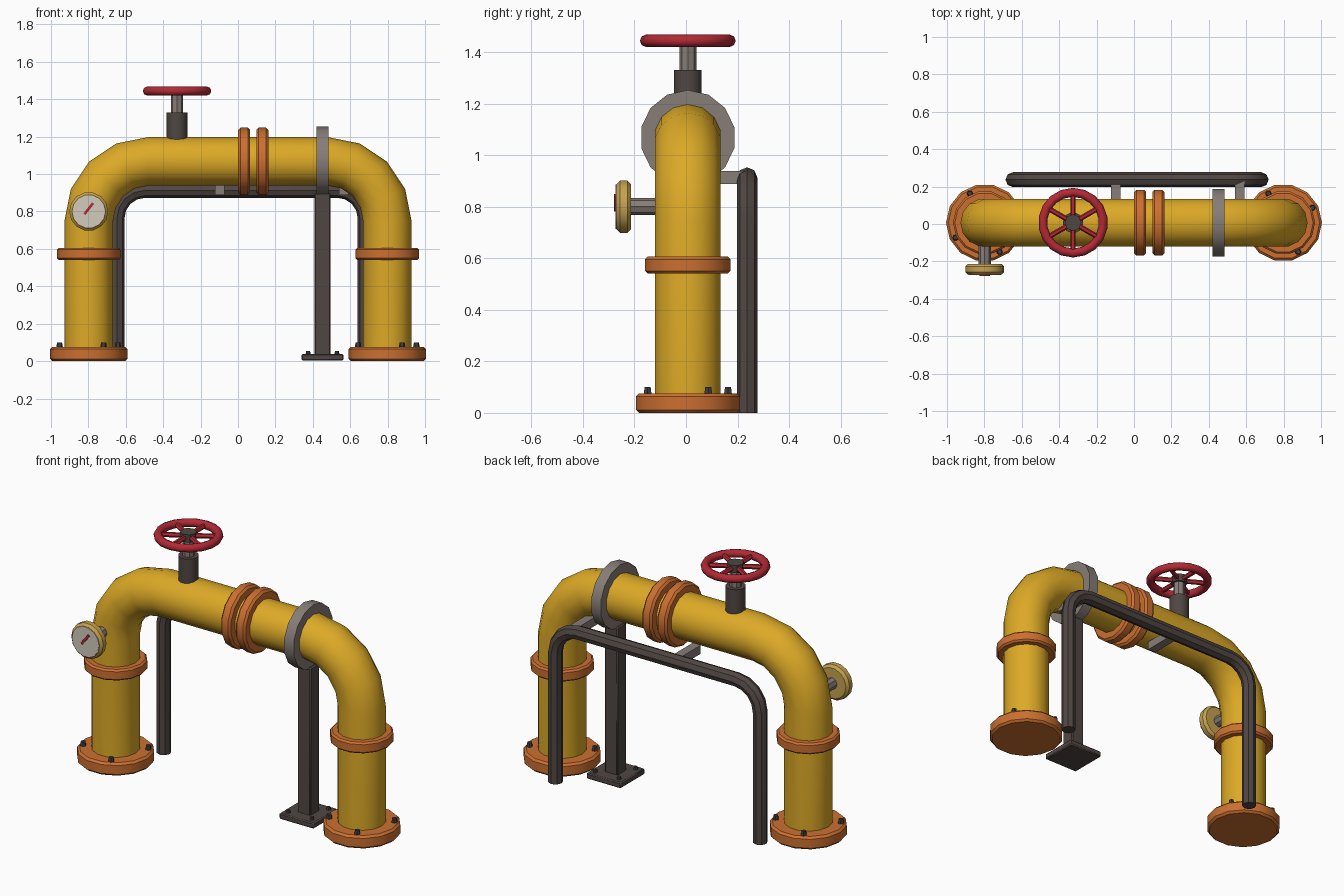
import bpy, bmesh
from math import sin, cos, pi, radians
from mathutils import Matrix, Vector

if "Cube" in bpy.data.objects:
    bpy.data.objects.remove(bpy.data.objects["Cube"])

YC = 0.007       # depth of the main pipe axis
LEG_X = 0.798    # legs of the main pipe
TOP_Z = 1.068    # axis of the horizontal run


def material(name, rgb):
    m = bpy.data.materials.new(name)
    m.use_nodes = True
    m.diffuse_color = (*rgb, 1)
    m.node_tree.nodes["Principled BSDF"].inputs["Base Color"].default_value = (*rgb, 1)
    return m


YELLOW = material("yellow paint", (0.72, 0.40, 0.02))
ORANGE = material("orange paint", (0.60, 0.16, 0.03))
DARK = material("dark brown metal", (0.08, 0.062, 0.056))
GREY = material("grey metal", (0.24, 0.205, 0.185))
RED = material("red paint", (0.45, 0.022, 0.035))
BRASS = material("brass", (0.56, 0.36, 0.08))
WHITE = material("dial white", (0.65, 0.60, 0.51))
BOLT = material("bolt steel", (0.05, 0.048, 0.05))


def finish(bm, name, mat, bevel=0):
    bmesh.ops.recalc_face_normals(bm, faces=bm.faces)
    me = bpy.data.meshes.new(name)
    bm.to_mesh(me)
    bm.free()
    me.materials.append(mat)
    ob = bpy.data.objects.new(name, me)
    bpy.context.collection.objects.link(ob)
    if bevel:
        mod = ob.modifiers.new("Bevel", "BEVEL")
        mod.width, mod.segments = bevel, 1
        mod.limit_method, mod.angle_limit = "ANGLE", radians(40)
    bpy.ops.object.select_all(action="DESELECT")
    ob.select_set(True)
    bpy.context.view_layer.objects.active = ob
    bpy.ops.object.shade_smooth_by_angle(angle=radians(32))
    return ob


def cylinder(name, mat, a, b, r, sides=14, bevel=0, r2=None):
    """Prism from point a to point b, with a corner towards +y where possible."""
    a, b = Vector(a), Vector(b)
    d = b - a
    turn = {0: Matrix.Rotation(pi / 2, 4, "Y"), 1: Matrix.Rotation(-pi / 2, 4, "X")}
    axis = max(range(3), key=lambda i: abs(d[i]))
    rot = turn.get(axis, Matrix())
    if min(abs(d.x), abs(d.y)) > 1e-4:
        rot = d.to_track_quat("Z", "Y").to_matrix().to_4x4()
    bm = bmesh.new()
    bmesh.ops.create_cone(bm, cap_ends=True, segments=sides, radius1=r,
                          radius2=r if r2 is None else r2, depth=d.length,
                          matrix=Matrix.Translation((a + b) / 2) @ rot
                          @ Matrix.Rotation(pi / 2, 4, "Z"))
    return finish(bm, name, mat, bevel)


def box(name, mat, center, size, bevel=0, rot=Matrix()):
    bm = bmesh.new()
    bmesh.ops.create_cube(bm, size=1, matrix=Matrix.Translation(center) @ rot
                          @ Matrix.Diagonal((*size, 1)))
    return finish(bm, name, mat, bevel)


def arch(name, mat, left, right, top, y, bend, r, sides, steps, bottom):
    """Pipe that rises on the left, bends over and comes down on the right."""
    path = [(left, bottom, pi)]
    for cx, start in ((left + bend, pi), (right - bend, pi / 2)):
        for i in range(steps + 1):
            t = start - i * pi / 2 / steps
            path.append((cx + bend * cos(t), top - bend + bend * sin(t), t))
    path.append((right, bottom, 0))
    bm = bmesh.new()
    rings = []
    for x, z, t in path:
        ring = []
        for k in range(sides):
            u = 2 * pi * k / sides
            ring.append(bm.verts.new((x + r * cos(u) * cos(t), y + r * sin(u),
                                      z + r * cos(u) * sin(t))))
        rings.append(ring)
    for p, q in zip(rings, rings[1:]):
        for k in range(sides):
            n = (k + 1) % sides
            bm.faces.new((p[k], p[n], q[n], q[k]))
    bm.faces.new(rings[0])
    bm.faces.new(rings[-1])
    return finish(bm, name, mat)


def bolt(name, x, y, z, r=0.018, h=0.025):
    cylinder(name, BOLT, (x, y, z - 0.005), (x, y, z + h), r, 6, r2=r * 0.75)


# Main pipe with its base flanges, bolts and collars
arch("main_pipe", YELLOW, -LEG_X, LEG_X, TOP_Z, YC, 0.32, 0.13, 14, 4, 0.002)
for side, x in (("right", -LEG_X), ("left", LEG_X)):
    cylinder(side + "_base_flange", ORANGE, (x, YC, 0), (x, YC, 0.076), 0.207, bevel=0.012)
    cylinder(side + "_collar", ORANGE, (x, YC, 0.541), (x, YC, 0.606), 0.17, bevel=0.01)
    for k in range(4):
        a = radians(27 + 90 * k)
        bolt(f"{side}_flange_bolt_{k}", x + 0.175 * cos(a), YC + 0.175 * sin(a), 0.075)

# Flange pair in the middle of the run
for k, x in enumerate((0.033, 0.13)):
    cylinder(f"joint_flange_{k}", ORANGE, (x - 0.032, YC, TOP_Z), (x + 0.032, YC, TOP_Z),
             0.18, bevel=0.012)

# Clamp ring on its support post
POST_X = 0.452
cylinder("clamp_ring", GREY, (POST_X - 0.031, YC, TOP_Z), (POST_X + 0.031, YC, TOP_Z), 0.185)
box("support_post", DARK, (POST_X, YC, 0.465), (0.085, 0.085, 0.87), 0.006)
box("post_plate", DARK, (POST_X, YC, 0.02), (0.224, 0.224, 0.035), 0.006)
for i in (-1, 1):
    for j in (-1, 1):
        bolt(f"plate_bolt_{i}_{j}", POST_X + 0.077 * i, YC + 0.077 * j, 0.037, 0.014, 0.016)

# Thin pipe behind, held by two brackets
arch("thin_pipe", DARK, -0.647, 0.68, 0.913, 0.237, 0.15, 0.04, 8, 4, 0)
for k, x in enumerate((-0.097, 0.565)):
    box(f"pipe_bracket_{k}", GREY, (x, 0.14, 0.913), (0.052, 0.2, 0.05))

# Valve stem and handwheel
VX = -0.326
WZ = 1.444
cylinder("valve_neck", DARK, (VX, YC, 1.16), (VX, YC, 1.33), 0.055)
cylinder("valve_stem", GREY, (VX, YC, 1.32), (VX, YC, 1.44), 0.033, 8)
cylinder("wheel_hub", DARK, (VX, YC, 1.422), (VX, YC, 1.467), 0.045, 8)
for k in range(3):
    a = radians(30 + 60 * k)
    d = Vector((cos(a), sin(a), 0)) * 0.16
    c = Vector((VX, YC, WZ))
    cylinder(f"wheel_spoke_{k}", RED, c - d, c + d, 0.014, 6)
bpy.ops.mesh.primitive_torus_add(location=(VX, YC, WZ), rotation=(0, 0, pi / 2),
                                 major_segments=18, minor_segments=8,
                                 major_radius=0.162, minor_radius=0.024)
wheel = bpy.context.object
wheel.name = "wheel_rim"
wheel.data.materials.append(RED)
bpy.ops.object.shade_smooth_by_angle(angle=radians(50))

# Pressure gauge on the front of the right leg
GX, GZ = -LEG_X, 0.80
cylinder("gauge_stem", GREY, (GX, -0.08, GZ), (GX, -0.22, GZ), 0.033, 8)
cylinder("gauge_case", BRASS, (GX, -0.213, GZ), (GX, -0.27, GZ), 0.104, bevel=0.014)
cylinder("gauge_dial", WHITE, (GX, -0.266, GZ), (GX, -0.273, GZ), 0.088)
box("gauge_needle", RED, (GX, -0.275, GZ + 0.015), (0.075, 0.008, 0.014),
    rot=Matrix.Rotation(radians(-52), 4, "Y"))
